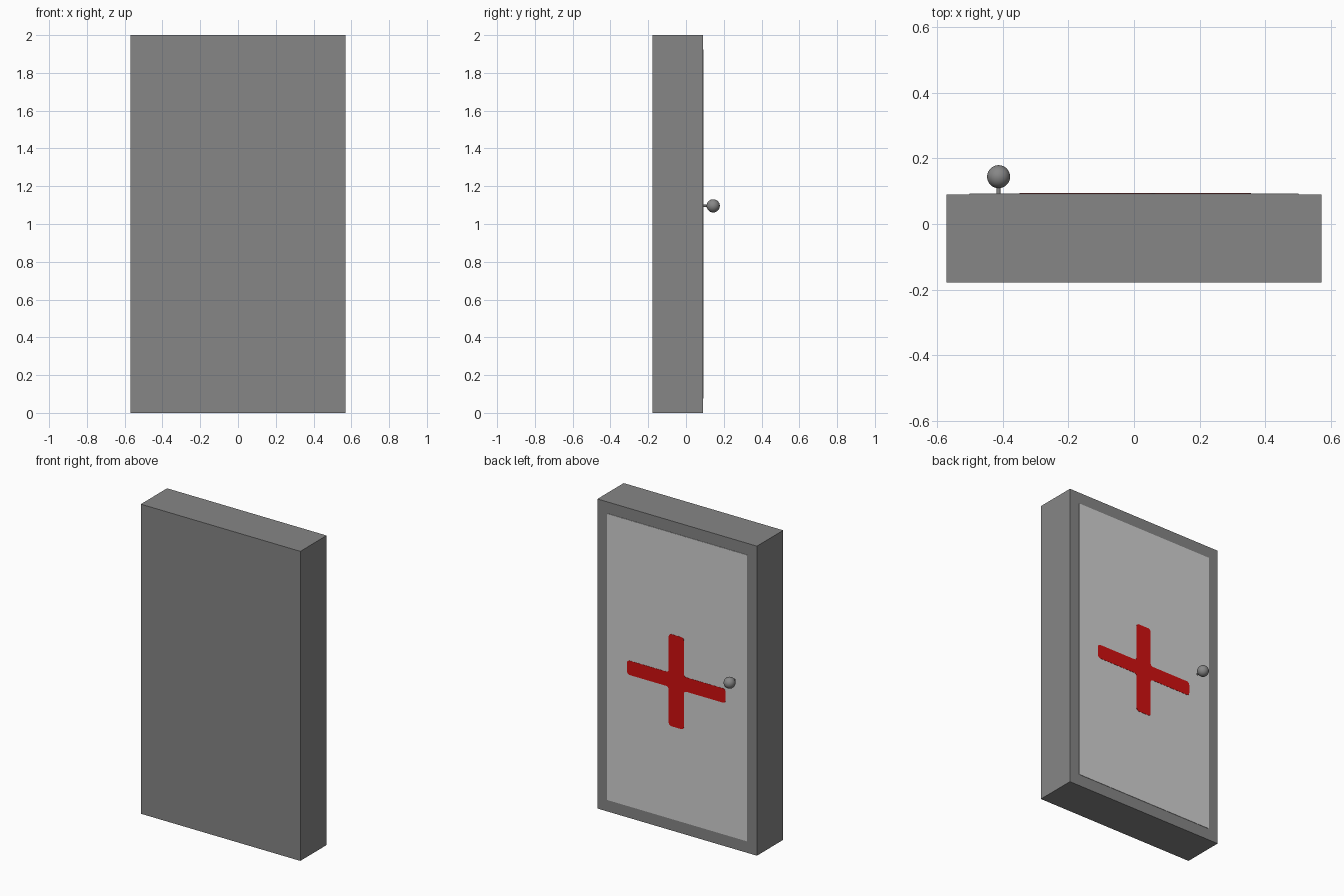
import bpy, bmesh, math

if "Cube" in bpy.data.objects:
    bpy.data.objects.remove(bpy.data.objects["Cube"])


def material(name, rgb):
    m = bpy.data.materials.new(name)
    m.diffuse_color = (*rgb, 1)
    m.use_nodes = True
    m.node_tree.nodes["Principled BSDF"].inputs["Base Color"].default_value = m.diffuse_color
    return m


GREY = material("frame grey", (0.24, 0.24, 0.24))
PALE = material("door pale grey", (0.64, 0.64, 0.64))
RED = material("cross red", (0.64, 0.005, 0.005))


def box(name, lo, hi, mat):
    bpy.ops.mesh.primitive_cube_add(size=1, location=[(a + b) / 2 for a, b in zip(lo, hi)])
    ob = bpy.context.object
    ob.name = name
    ob.scale = [b - a for a, b in zip(lo, hi)]
    bpy.ops.object.transform_apply(location=False, rotation=False, scale=True)
    ob.data.materials.append(mat)
    return ob


# Cabinet body and thin raised door on the back side
box("cabinet_body", (-0.57, -0.178, 0), (0.57, 0.09, 2), GREY)
box("door_panel", (-0.5, 0.085, 0.075), (0.5, 0.0925, 1.925), PALE)

# Red cross: twelve-point outline, rounded corners, thin plate
cx, cz, ax, az, wx, wz = 0.004, 0.972, 0.352, 0.297, 0.054, 0.046
quarter = [(ax, wz), (wx, wz), (wx, az)]
outline = (quarter + [(-x, z) for x, z in reversed(quarter)]
           + [(-x, -z) for x, z in quarter] + [(x, -z) for x, z in reversed(quarter)])
bm = bmesh.new()
face = bm.faces.new([bm.verts.new((cx + x, 0.092, cz + z)) for x, z in outline])
bmesh.ops.bevel(bm, geom=bm.verts[:], offset=0.018, segments=4, profile=0.5, affect='VERTICES')
out = bmesh.ops.extrude_face_region(bm, geom=bm.faces[:])
bmesh.ops.translate(bm, vec=(0, 0.0018, 0),
                    verts=[v for v in out["geom"] if isinstance(v, bmesh.types.BMVert)])
bmesh.ops.recalc_face_normals(bm, faces=bm.faces[:])
mesh = bpy.data.meshes.new("red_cross")
bm.to_mesh(mesh)
bm.free()
mesh.materials.append(RED)
bpy.context.collection.objects.link(bpy.data.objects.new("red_cross", mesh))

# Round door knob on a slim stem
bpy.ops.mesh.primitive_cylinder_add(vertices=16, radius=0.006, depth=0.06,
                                    location=(-0.412, 0.115, 1.096),
                                    rotation=(math.pi / 2, 0, 0))
bpy.context.object.name = "knob_stem"
bpy.context.object.data.materials.append(GREY)
bpy.ops.object.shade_smooth_by_angle()
bpy.ops.mesh.primitive_uv_sphere_add(segments=32, ring_count=16, radius=0.035,
                                     location=(-0.412, 0.144, 1.096))
bpy.context.object.name = "door_knob"
bpy.context.object.data.materials.append(GREY)
bpy.ops.object.shade_smooth_by_angle()
